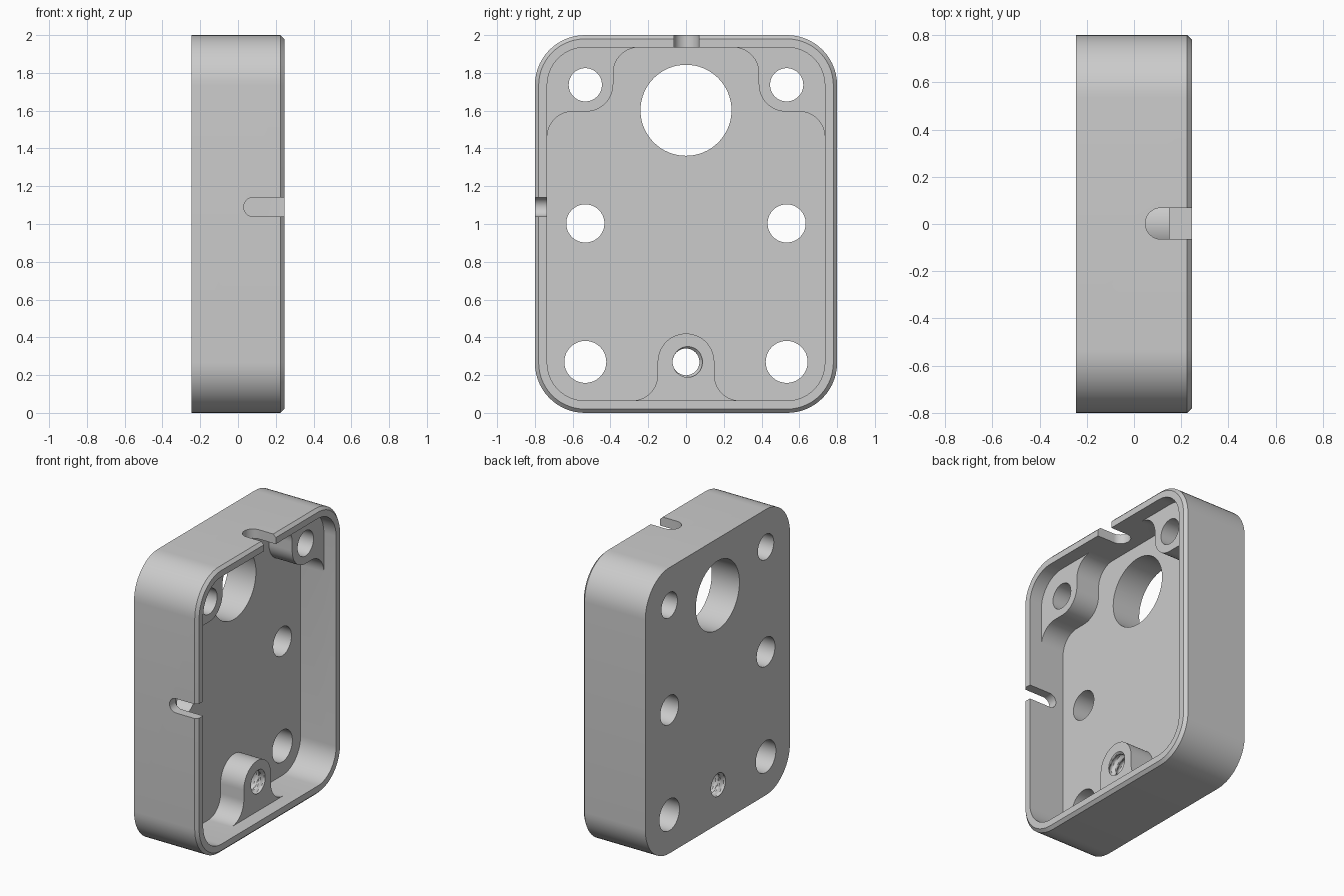
import bpy, bmesh, math

if "Cube" in bpy.data.objects:
    bpy.data.objects.remove(bpy.data.objects["Cube"])

BACK, RIM = -0.245, 0.245      # closed back and open rim along x
FLOOR, BOSS = -0.03, 0.15      # inside floor and boss tops

grey = bpy.data.materials.new("light_grey")
grey.diffuse_color = (0.6, 0.6, 0.6, 1)
grey.use_nodes = True
grey.node_tree.nodes["Principled BSDF"].inputs["Base Color"].default_value = grey.diffuse_color


def arc(cy, cz, r, a, b, n=14):
    return [(cy + r * math.cos(math.radians(a + (b - a) * i / n)),
             cz + r * math.sin(math.radians(a + (b - a) * i / n))) for i in range(n + 1)]


def rounded_rect(hy, hz, r):
    pts = []
    for sy, sz, a in ((1, -1, -90), (1, 1, 0), (-1, 1, 90), (-1, -1, 180)):
        pts += arc(sy * (hy - r), 1 + sz * (hz - r), r, a, a + 90)
    return pts


def loft(name, sections, place=lambda d, p: (d, p[0], p[1])):
    """Solid through closed outlines, each given as (distance, points)."""
    bm = bmesh.new()
    loops = [[bm.verts.new(place(d, p)) for p in pts] for d, pts in sections]
    for lo, hi in zip(loops, loops[1:]):
        n = len(lo)
        for i in range(n):
            j = (i + 1) % n
            bm.faces.new((lo[i], lo[j], hi[j], hi[i]))
    bm.faces.new(loops[0][::-1])
    bm.faces.new(loops[-1])
    bmesh.ops.recalc_face_normals(bm, faces=bm.faces)
    me = bpy.data.meshes.new(name)
    bm.to_mesh(me)
    bm.free()
    me.materials.append(grey)
    ob = bpy.data.objects.new(name, me)
    bpy.context.collection.objects.link(ob)
    return ob


# Outer shell with a chamfered rim
housing = loft("housing", [(BACK, rounded_rect(0.8, 1.0, 0.265)),
                           (RIM - 0.02, rounded_rect(0.8, 1.0, 0.265)),
                           (RIM, rounded_rect(0.78, 0.98, 0.245))])
cutters = []

# Lower cavity, leaving the two corner bosses and the screw boss standing
half = (arc(0.285, 0.2, 0.135, -180, -90) + arc(0.535, 0.265, 0.2, -90, 0)
        + arc(0.6, 1.46, 0.135, 0, 90) + arc(0.53, 1.74, 0.145, -90, -180)
        + arc(0.25, 1.8, 0.135, 0, 90))
outline = half + [(-y, z) for y, z in reversed(half)] + arc(0, 0.27, 0.15, 180, 0, 28)
cutters.append(loft("cavity_cutter", [(FLOOR, outline), (0.4, outline)]))

# Upper cavity above the bosses
upper = rounded_rect(0.735, 0.935, 0.2)
cutters.append(loft("upper_cavity_cutter", [(BOSS, upper), (0.4, upper)]))

# Plain through holes
holes = [(0, 1.602, 0.241)]
for s in (-1, 1):
    holes += [(s * 0.533, 1.737, 0.088), (s * 0.533, 1.003, 0.101), (s * 0.533, 0.27, 0.111)]
for y, z, r in holes:
    ring = arc(y, z, r, 0, 360, 64)[:-1]
    cutters.append(loft("hole_cutter", [(-0.4, ring), (0.4, ring)]))

# Threaded screw hole
PITCH, N = 0.06, 48
rows = []
for k in range(84):
    x = -0.29 + k * PITCH / 10
    ring = []
    for i in range(N):
        phase = (x / PITCH - i / N) % 1
        r = 0.071 + 0.016 * min(1, max(0, 1.6 - 4 * abs(phase - 0.5)))
        a = 2 * math.pi * i / N
        ring.append((r * math.cos(a), 0.27 + r * math.sin(a)))
    rows.append((x, ring))
cutters.append(loft("thread_cutter", rows))


# Round-ended slots in the top and front walls
def slot(start, centre, r):
    return arc(start + r, centre, r, 90, 270, 24) + [(0.4, centre - r), (0.4, centre + r)]


top = slot(0.048, 0.002, 0.066)
cutters.append(loft("top_slot_cutter", [(1.9, top), (2.1, top)],
                    lambda d, p: (p[0], p[1], d)))
front = slot(0.03, 1.09, 0.05)
cutters.append(loft("front_slot_cutter", [(-0.9, front), (-0.7, front)],
                    lambda d, p: (p[0], d, p[1])))

# Cut everything out of the housing
bpy.context.view_layer.objects.active = housing
for c in cutters:
    m = housing.modifiers.new(c.name, 'BOOLEAN')
    m.operation, m.solver, m.object = 'DIFFERENCE', 'EXACT', c
    bpy.ops.object.modifier_apply(modifier=m.name)
for c in cutters:
    bpy.data.objects.remove(c)

bpy.ops.object.select_all(action='DESELECT')
housing.select_set(True)
bpy.ops.object.shade_smooth_by_angle(angle=math.radians(30))
